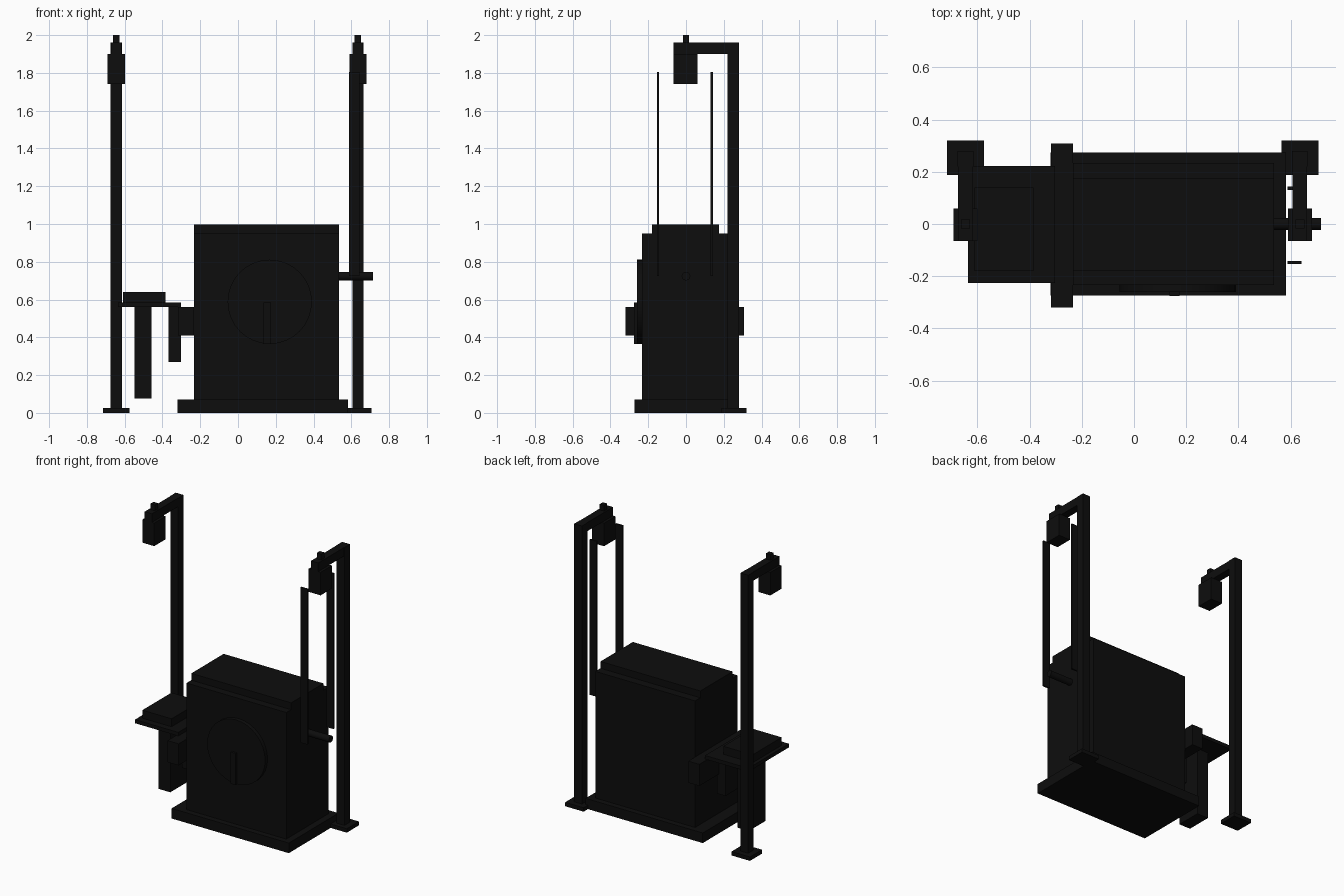
import bpy
from math import radians

cube = bpy.data.objects.get("Cube")
if cube:
    bpy.data.objects.remove(cube, do_unlink=True)

black = bpy.data.materials.new("soot_black")
black.use_nodes = True
colour = (0.004, 0.004, 0.004, 1)
black.diffuse_color = colour
black.node_tree.nodes["Principled BSDF"].inputs["Base Color"].default_value = colour


def box(name, x, y, z):
    """Box from (low, high) ranges on each axis."""
    bpy.ops.mesh.primitive_cube_add(size=1)
    ob = bpy.context.object
    ob.name = name
    ob.location = [(a + b) / 2 for a, b in (x, y, z)]
    ob.scale = [b - a for a, b in (x, y, z)]
    ob.data.materials.append(black)
    return ob


def cylinder(name, radius, depth, location, rotation, sides):
    bpy.ops.mesh.primitive_cylinder_add(vertices=sides, radius=radius, depth=depth,
                                        location=location, rotation=rotation)
    ob = bpy.context.object
    ob.name = name
    ob.data.materials.append(black)
    bpy.ops.object.shade_smooth_by_angle(angle=radians(30))
    return ob


def around(c, half):
    return (c - half, c + half)


# Cabinet: plinth, body and lid
box("plinth", (-0.32, 0.582), (-0.273, 0.273), (0, 0.07))
box("cabinet_body", (-0.233, 0.535), (-0.233, 0.233), (0.07, 0.95))
box("cabinet_lid", (-0.233, 0.535), (-0.18, 0.175), (0.95, 0.997))

# Round front door with its handle bar
cylinder("round_door", 0.223, 0.04, (0.168, -0.24, 0.588), (radians(90), 0, 0), 32)
box("door_bar", around(0.155, 0.02), (-0.275, -0.25), (0.365, 0.585))

# Side work table with leg, bracket and cross beam
box("table_plate", (-0.635, -0.302), (-0.225, 0.222), (0.56, 0.585))
box("table_block", (-0.61, -0.385), (-0.18, 0.14), (0.585, 0.64))
box("table_leg", (-0.547, -0.458), around(0, 0.09), (0.075, 0.56))
box("table_bracket", (-0.367, -0.302), around(0, 0.09), (0.27, 0.56))
box("cross_beam", (-0.318, -0.233), (-0.32, 0.308), (0.41, 0.56))

# Drive shaft and the two flat belts
cylinder("drive_shaft", 0.023, 0.19, (0.62, 0, 0.724), (0, radians(90), 0), 16)
for side, y in (("front", -0.148), ("back", 0.137)):
    box(side + "_belt", (0.588, 0.642), around(y, 0.006), (0.725, 1.805))

# Lamp posts
for side, x in (("right", -0.645), ("left", 0.635)):
    box(side + "_post_foot", around(x, 0.071), (0.187, 0.32), (0, 0.027))
    box(side + "_post", around(x, 0.03), (0.22, 0.28), (0.027, 1.96))
    box(side + "_lamp_arm", around(x, 0.028), (-0.065, 0.22), (1.9, 1.96))
    box(side + "_lamp", around(x, 0.046), (-0.065, 0.06), (1.74, 1.9))
    box(side + "_lamp_cap", around(x, 0.017), around(0, 0.017), (1.96, 2.0))
